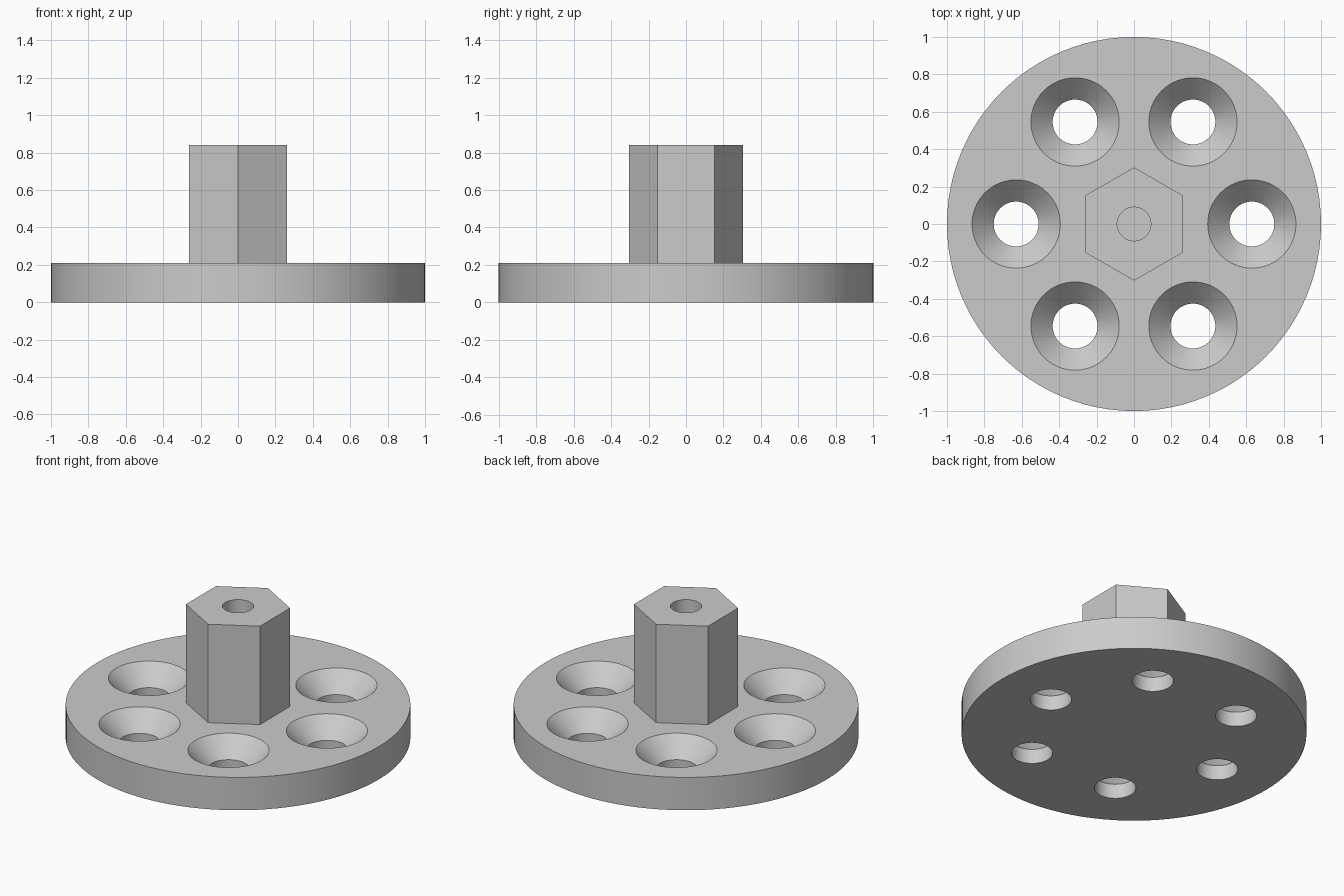
import bpy, bmesh, math
from mathutils import Matrix

if "Cube" in bpy.data.objects:
    bpy.data.objects.remove(bpy.data.objects["Cube"], do_unlink=True)

DISK_TOP, HUB_TOP = 0.21, 0.84
BOLT_CIRCLE = 0.63
SINK_R, HOLE_R, BORE_R = 0.236, 0.12, 0.09

grey = bpy.data.materials.new("plain grey")
grey.use_nodes = True
grey.diffuse_color = (0.6, 0.6, 0.6, 1)
grey.node_tree.nodes["Principled BSDF"].inputs["Base Color"].default_value = grey.diffuse_color


def turned(name, profile, sides, centres=((0, 0),), start=0.0):
    """Solid of revolution from (radius, z) rings, repeated at each centre."""
    bm = bmesh.new()
    for cx, cy in centres:
        rings = []
        for r, z in profile:
            angles = [start + math.tau * i / sides for i in range(sides)]
            rings.append([bm.verts.new((cx + r * math.cos(a), cy + r * math.sin(a), z))
                          for a in angles])
        bm.faces.new(rings[0][::-1])
        bm.faces.new(rings[-1])
        for low, high in zip(rings, rings[1:]):
            for i in range(sides):
                j = (i + 1) % sides
                bm.faces.new((low[i], low[j], high[j], high[i]))
    mesh = bpy.data.meshes.new(name)
    bm.to_mesh(mesh)
    bm.free()
    mesh.materials.append(grey)
    obj = bpy.data.objects.new(name, mesh)
    bpy.context.collection.objects.link(obj)
    return obj


def combine(target, tool, operation):
    """Apply a boolean and remove the tool object."""
    bpy.context.view_layer.objects.active = target
    mod = target.modifiers.new(tool.name, "BOOLEAN")
    mod.object, mod.operation, mod.solver = tool, operation, "EXACT"
    bpy.ops.object.modifier_apply(modifier=mod.name)
    bpy.data.objects.remove(tool, do_unlink=True)


# Round flange with a hexagonal hub fused on top
flange = turned("flange_with_hex_hub", [(1, 0), (1, DISK_TOP)], 96)
hub = turned("hex_hub", [(0.303, DISK_TOP / 2), (0.303, HUB_TOP)], 6, start=math.pi / 6)
combine(flange, hub, "UNION")

# Six countersunk through holes on a bolt circle
centres = [(BOLT_CIRCLE * math.cos(k * math.pi / 3), BOLT_CIRCLE * math.sin(k * math.pi / 3))
           for k in range(6)]
neck = DISK_TOP - (SINK_R - HOLE_R)
holes = turned("countersunk_holes",
               [(HOLE_R, -0.1), (HOLE_R, neck), (SINK_R, DISK_TOP), (SINK_R, DISK_TOP + 0.1)],
               64, centres)
combine(flange, holes, "DIFFERENCE")

# Blind bore down the hub
bore = turned("hub_bore", [(BORE_R, DISK_TOP), (BORE_R, HUB_TOP + 0.1)], 48)
combine(flange, bore, "DIFFERENCE")

# Smooth the round walls, keep the edges crisp
bpy.ops.object.select_all(action="DESELECT")
flange.select_set(True)
bpy.context.view_layer.objects.active = flange
bpy.ops.object.shade_smooth_by_angle(angle=math.radians(25))
